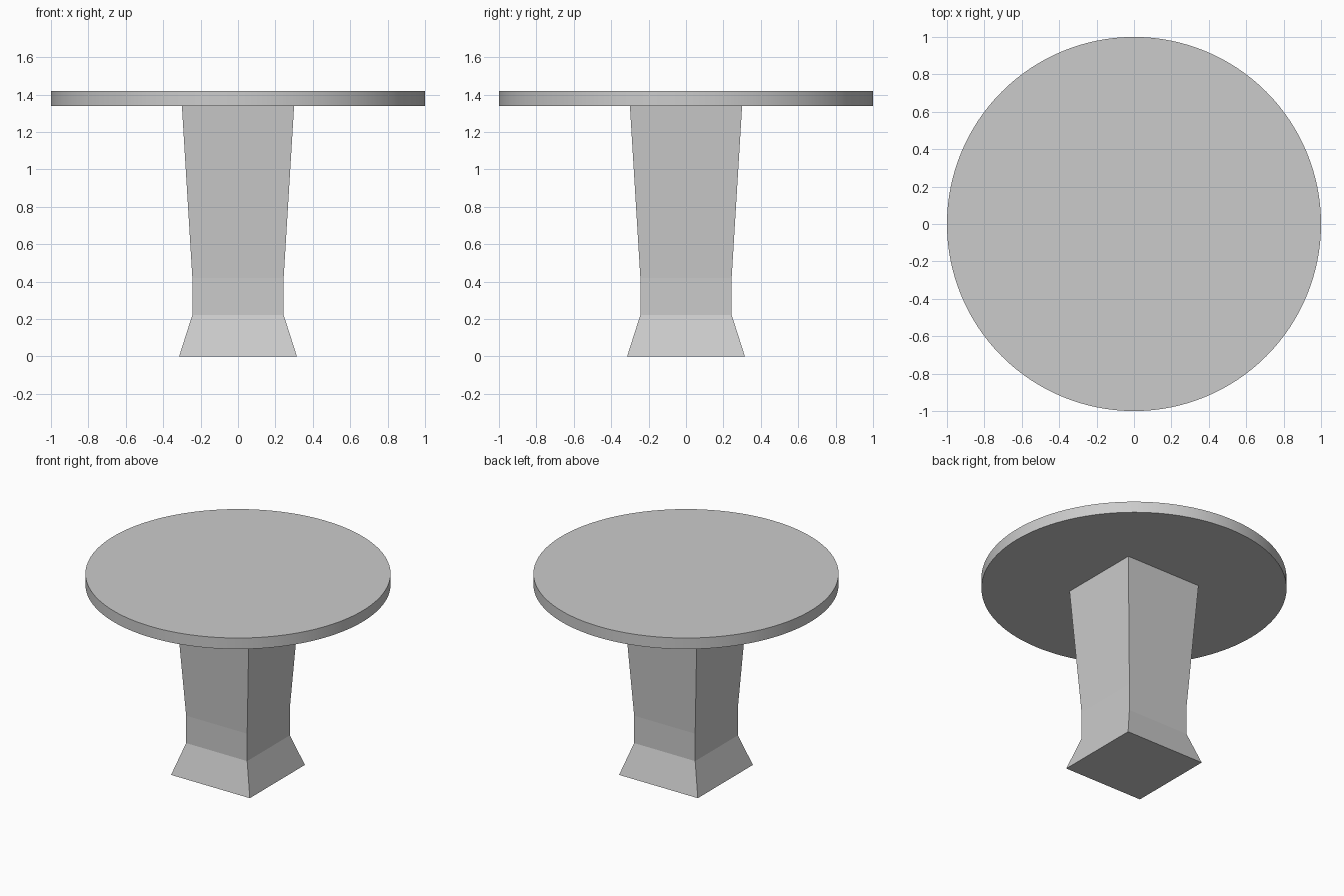
import bpy, bmesh

if "Cube" in bpy.data.objects:
    bpy.data.objects.remove(bpy.data.objects["Cube"])

# Square pedestal: (half width, height) rings from floor to tabletop
PROFILE = [(0.315, 0.0), (0.244, 0.222), (0.244, 0.42), (0.30, 1.34)]
bm = bmesh.new()
rings = [[bm.verts.new((sx * w, sy * w, z))
          for sx, sy in ((-1, -1), (1, -1), (1, 1), (-1, 1))]
         for w, z in PROFILE]
for lower, upper in zip(rings, rings[1:]):
    for i in range(4):
        j = (i + 1) % 4
        bm.faces.new((lower[i], lower[j], upper[j], upper[i]))
bm.faces.new(rings[0][::-1])
bm.faces.new(rings[-1])
mesh = bpy.data.meshes.new("pedestal")
bm.to_mesh(mesh)
bm.free()
bpy.context.collection.objects.link(bpy.data.objects.new("pedestal", mesh))

# Round tabletop
bpy.ops.mesh.primitive_cylinder_add(vertices=128, radius=1.0, depth=0.08,
                                    location=(0, 0, 1.38))
top = bpy.context.object
top.name = "tabletop"
bpy.ops.object.shade_smooth_by_angle()
